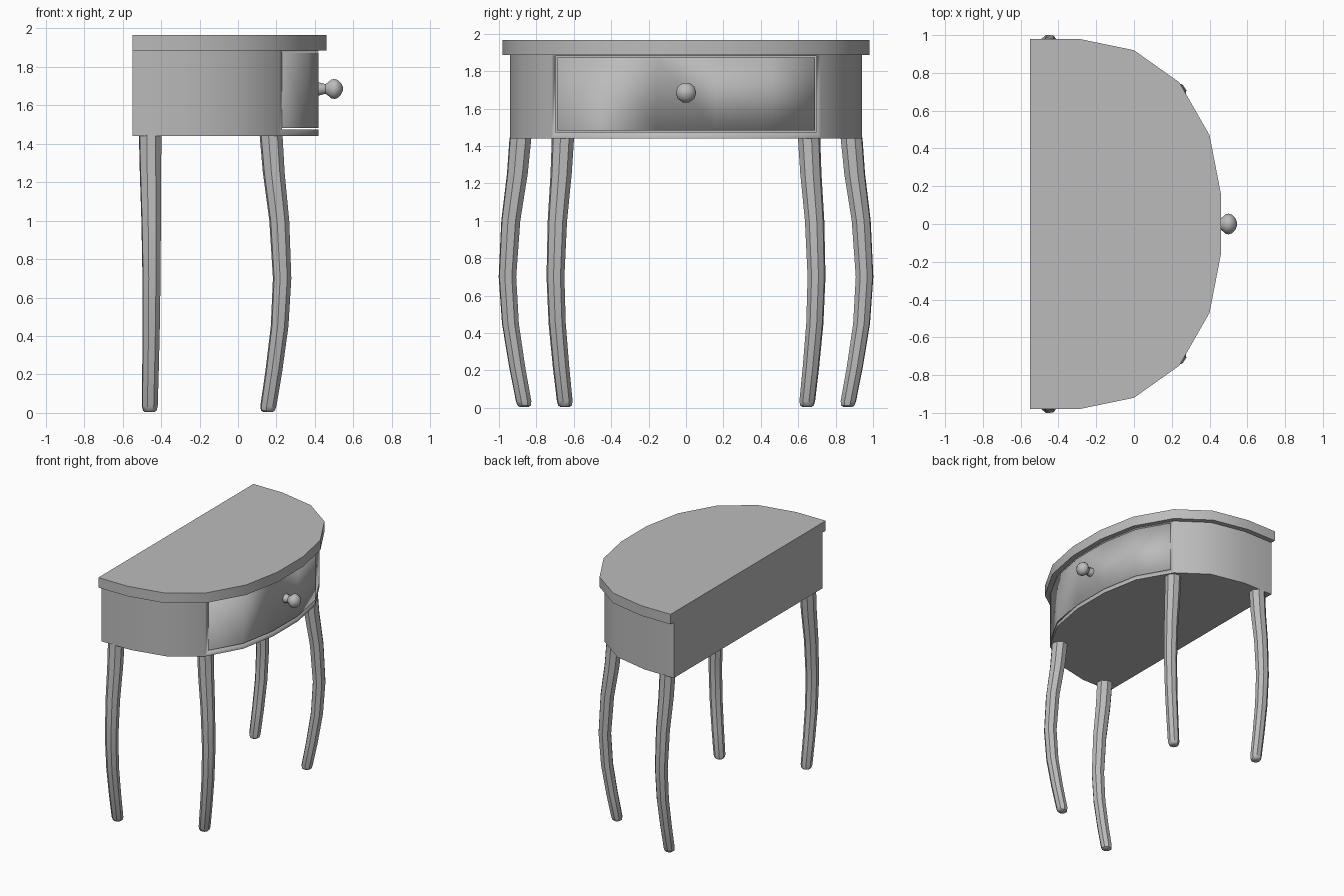
import bpy
import bmesh
import math
from mathutils import Vector

cube = bpy.data.objects.get("Cube")
if cube:
    bpy.data.objects.remove(cube, do_unlink=True)

grey = bpy.data.materials.new("plain grey")
grey.use_nodes = True
COLOUR = (0.5, 0.5, 0.5, 1)
grey.diffuse_color = COLOUR
grey.node_tree.nodes["Principled BSDF"].inputs["Base Color"].default_value = COLOUR


def make_object(name, bm, angle=30):
    bmesh.ops.recalc_face_normals(bm, faces=bm.faces)
    mesh = bpy.data.meshes.new(name)
    bm.to_mesh(mesh)
    bm.free()
    mesh.materials.append(grey)
    obj = bpy.data.objects.new(name, mesh)
    bpy.context.collection.objects.link(obj)
    bpy.ops.object.select_all(action="DESELECT")
    obj.select_set(True)
    bpy.context.view_layer.objects.active = obj
    bpy.ops.object.shade_smooth_by_angle(angle=math.radians(angle))
    return obj


def loft(name, rings, angle=30):
    """Skin a list of rings, with flat caps at both ends."""
    bm = bmesh.new()
    loops = [[bm.verts.new(p) for p in ring] for ring in rings]
    count = len(loops[0])
    for a, b in zip(loops, loops[1:]):
        for i in range(count):
            j = (i + 1) % count
            bm.faces.new((a[i], a[j], b[j], b[i]))
    bm.faces.new(loops[0])
    bm.faces.new(loops[-1])
    return make_object(name, bm, angle)


def half_round(name, half_outline, z0, z1):
    """Upright slab whose half outline is mirrored across y = 0."""
    outline = half_outline + [(x, -y) for x, y in reversed(half_outline)]
    return loft(name, [[(x, y, z) for x, y in outline] for z in (z0, z1)])


def box(name, half_width, z0, z1, x0):
    bm = bmesh.new()
    bmesh.ops.create_cube(bm, size=1)
    for v in bm.verts:
        v.co = Vector((x0 if v.co.x < 0 else 1, math.copysign(half_width, v.co.y),
                       z0 if v.co.z < 0 else z1))
    obj = make_object(name, bm)
    obj.hide_render = True
    return obj


def boolean(obj, cutter, operation):
    mod = obj.modifiers.new("cut", "BOOLEAN")
    mod.object = cutter
    mod.operation = operation
    mod.solver = "EXACT"
    bpy.context.view_layer.objects.active = obj
    bpy.ops.object.modifier_apply(modifier=mod.name)
    bpy.data.objects.remove(cutter, do_unlink=True)


# Half-round top and apron
top_outline = [(-.55, .98), (-.29, .98), (0, .92), (.24, .75), (.40, .47), (.46, .16)]
body_outline = [(-.55, .94), (-.29, .94), (-.01, .88), (.215, .72), (.365, .455), (.42, .155)]
half_round("table_top", top_outline, 1.885, 1.965)
apron = half_round("apron", body_outline, 1.44, 1.886)
drawer = half_round("drawer_front", body_outline, 1.44, 1.886)

# Drawer set into the apron with a thin gap around it
boolean(apron, box("opening_cutter", .697, 1.474, 1.88, .1), "DIFFERENCE")
boolean(drawer, box("drawer_limits", .689, 1.482, 1.874, .1), "INTERSECT")

# Turned knob, lathed around the x axis
knob_profile = [(.415, .036), (.43, .034), (.455, .026), (.47, .038), (.485, .051),
                (.502, .055), (.52, .049), (.535, .033), (.545, .012)]
SIDES = 10
turns = [2 * math.pi * i / SIDES for i in range(SIDES)]
loft("drawer_knob", [[(x, r * math.cos(t), 1.685 + r * math.sin(t)) for t in turns]
                     for x, r in knob_profile], 40)

# Curved legs: height, outward bulge, radius
leg_profile = [(.005, -.02, .026), (.012, -.02, .037), (.035, -.017, .043),
               (.22, .018, .045), (.45, .054, .047), (.70, .07, .049),
               (1.0, .052, .053), (1.25, .017, .058), (1.445, 0, .061)]


def leg(name, x, y, dx, dy):
    out = Vector((dx, dy)).normalized()
    side = Vector((-out.y, out.x))
    rings = []
    for z, bulge, radius in leg_profile:
        centre = Vector((x, y)) + out * bulge
        ring = []
        for i in range(8):
            t = math.pi * (i + .5) / 4
            p = centre + (out * math.cos(t) + side * math.sin(t)) * radius
            ring.append((p.x, p.y, z))
        rings.append(ring)
    loft(name, rings, 40)


for sign, label in ((1, "left"), (-1, "right")):
    leg("back_leg_" + label, -.457, .885 * sign, .1, sign)
    leg("drawer_side_leg_" + label, .172, .658 * sign, .82, .57 * sign)
